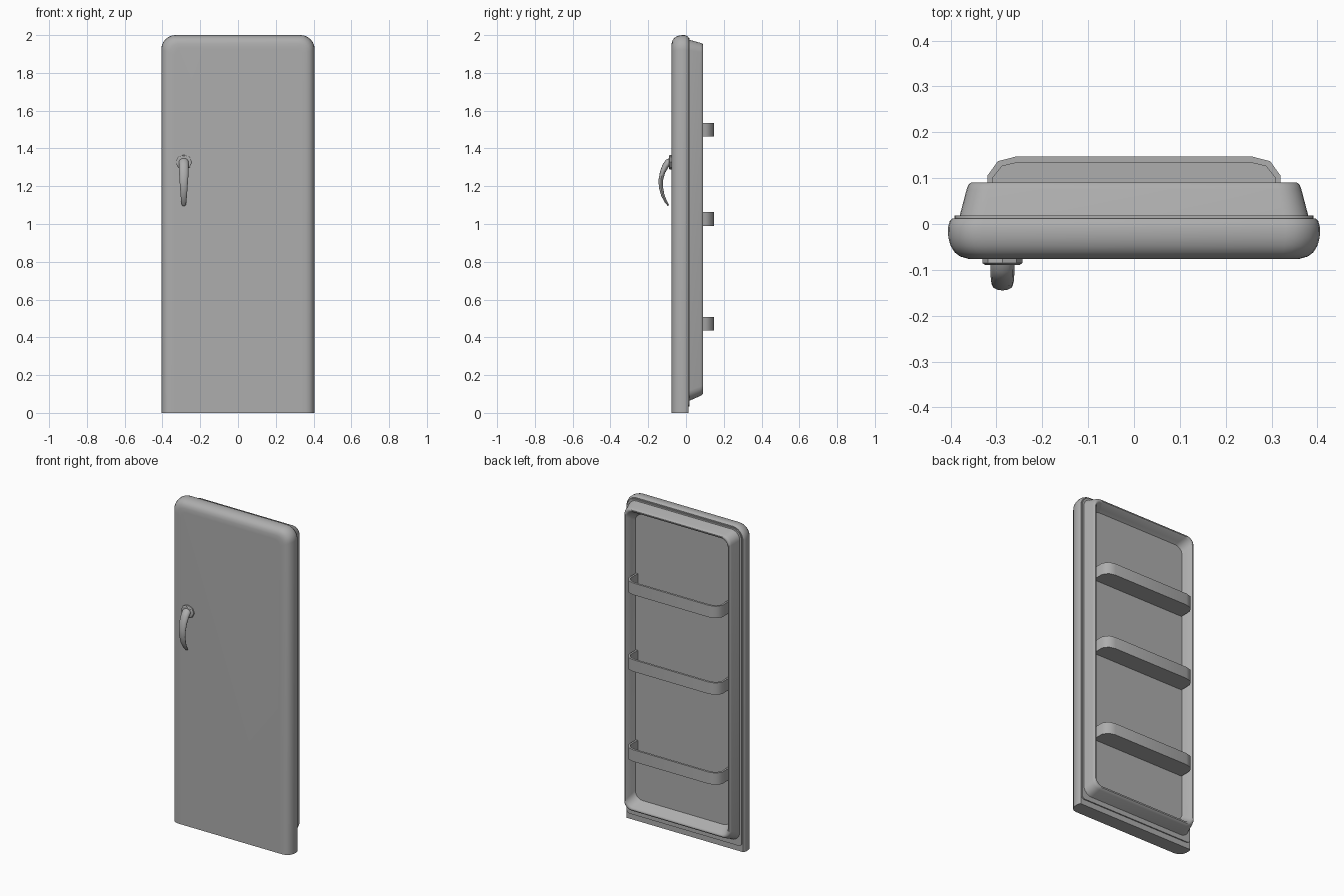
import bpy, bmesh, math

if "Cube" in bpy.data.objects:
    bpy.data.objects.remove(bpy.data.objects["Cube"])

# Mid-grey enamel shared by all parts
grey = bpy.data.materials.new("grey_enamel")
grey.diffuse_color = (0.42, 0.42, 0.42, 1)
grey.use_nodes = True
grey.node_tree.nodes["Principled BSDF"].inputs["Base Color"].default_value = grey.diffuse_color


def make_object(name, bm, angle=35):
    bmesh.ops.recalc_face_normals(bm, faces=bm.faces[:])
    mesh = bpy.data.meshes.new(name)
    bm.to_mesh(mesh)
    bm.free()
    mesh.materials.append(grey)
    ob = bpy.data.objects.new(name, mesh)
    bpy.context.collection.objects.link(ob)
    bpy.ops.object.select_all(action='DESELECT')
    ob.select_set(True)
    bpy.context.view_layer.objects.active = ob
    bpy.ops.object.shade_smooth_by_angle(angle=math.radians(angle))
    return ob


def loft(name, rings, angle=35):
    """Skin equal-length closed rings and cap both ends."""
    bm = bmesh.new()
    rows = [[bm.verts.new(p) for p in ring] for ring in rings]
    n = len(rows[0])
    for a, b in zip(rows, rows[1:]):
        for i in range(n):
            j = (i + 1) % n
            bm.faces.new((a[i], a[j], b[j], b[i]))
    bm.faces.new(rows[0])
    bm.faces.new(rows[-1])
    return make_object(name, bm, angle)


def outline(y, hx, z0, z1, r_top, r_bot=0.0, seg=6):
    """Rounded rectangle facing y; square bottom when r_bot is 0."""
    pts = []
    corners = [(1, z1, r_top, 0), (-1, z1, r_top, 90)]
    corners += [(-1, z0, r_bot, 180), (1, z0, r_bot, 270)]
    for sx, z, r, start in corners:
        cx = sx * (hx - r)
        cz = z - r if z == z1 else z + r
        for k in range(seg + 1 if r else 1):
            t = math.radians(start + 90 * k / seg)
            pts.append((cx + r * math.cos(t), y, cz + r * math.sin(t)))
    return pts


# Outer door shell: rounded sides and top, cut flat at the floor
shell = [(0.012, 0.009), (0.006, 0.004), (-0.008, 0.0), (-0.03, 0.001),
         (-0.048, 0.006), (-0.062, 0.015), (-0.071, 0.027), (-0.076, 0.045)]
rings = [outline(y, 0.406 - d, 0, 2 - d, 0.075 - d * 0.6) for y, d in shell]
# extra flat border keeps the front panel evenly shaded
rings.append(outline(-0.0765, 0.335, 0, 1.93, 0.035))
loft("door_shell", rings)

# Gasket between shell and liner
loft("gasket", [outline(y, 0.392, 0.035, 1.984, 0.06, 0.02)
                for y in (0.008, 0.019)])

# Inner liner: tapered raised rim with a recessed panel
liner = [(0.015, 0.381, 0.063, 1.976, 0.055),
         (0.076, 0.365, 0.090, 1.959, 0.05),
         (0.086, 0.361, 0.096, 1.955, 0.048),
         (0.090, 0.356, 0.101, 1.950, 0.046),
         (0.090, 0.350, 0.107, 1.944, 0.045),
         (0.085, 0.345, 0.114, 1.938, 0.045),
         (0.050, 0.334, 0.130, 1.922, 0.05),
         (0.030, 0.325, 0.145, 1.908, 0.05)]
loft("inner_liner", [outline(y, hx, z0, z1, r, r) for y, hx, z0, z1, r in liner])


# Shelf trays with chamfered front corners, backs sunk into the panel
def tray_ring(z, inner):
    half = ([(0.308, 0.026), (0.308, 0.101), (0.288, 0.126), (0.255, 0.134)] if inner
            else [(0.32, 0.022), (0.32, 0.105), (0.297, 0.137), (0.258, 0.147)])
    return [(x, y, z) for x, y in half] + [(-x, y, z) for x, y in reversed(half)]


for i, z in enumerate((0.435, 0.99, 1.463)):
    loft(f"door_shelf_{i + 1}", [tray_ring(z, False), tray_ring(z + 0.073, False),
                                 tray_ring(z + 0.073, True), tray_ring(z + 0.012, True)], 60)

# Handle base plate
HX = -0.287
loft("handle_base", [[(HX + r * math.cos(k * math.pi / 4), y,
                       1.327 + 0.9 * r * math.sin(k * math.pi / 4)) for k in range(8)]
                     for y, r in ((-0.07, 0.044), (-0.085, 0.044), (-0.089, 0.038))], 30)

# Curved handle: centre y, z, half width, half thickness
path = [(-0.078, 1.331, 0.026, 0.020), (-0.094, 1.326, 0.026, 0.019),
        (-0.109, 1.306, 0.026, 0.017), (-0.124, 1.275, 0.025, 0.014),
        (-0.133, 1.235, 0.023, 0.012), (-0.133, 1.195, 0.020, 0.011),
        (-0.123, 1.153, 0.017, 0.009), (-0.107, 1.118, 0.014, 0.007),
        (-0.093, 1.098, 0.010, 0.004)]
rings = []
for i, (y, z, w, t) in enumerate(path):
    a, b = path[max(i - 1, 0)], path[min(i + 1, len(path) - 1)]
    dy, dz = b[0] - a[0], b[1] - a[1]
    length = math.hypot(dy, dz)
    ny, nz = dz / length, -dy / length
    rings.append([(HX + w * math.cos(q), y + ny * t * math.sin(q), z + nz * t * math.sin(q))
                  for q in (k * math.tau / 12 for k in range(12))])
loft("handle_grip", rings, 50)
